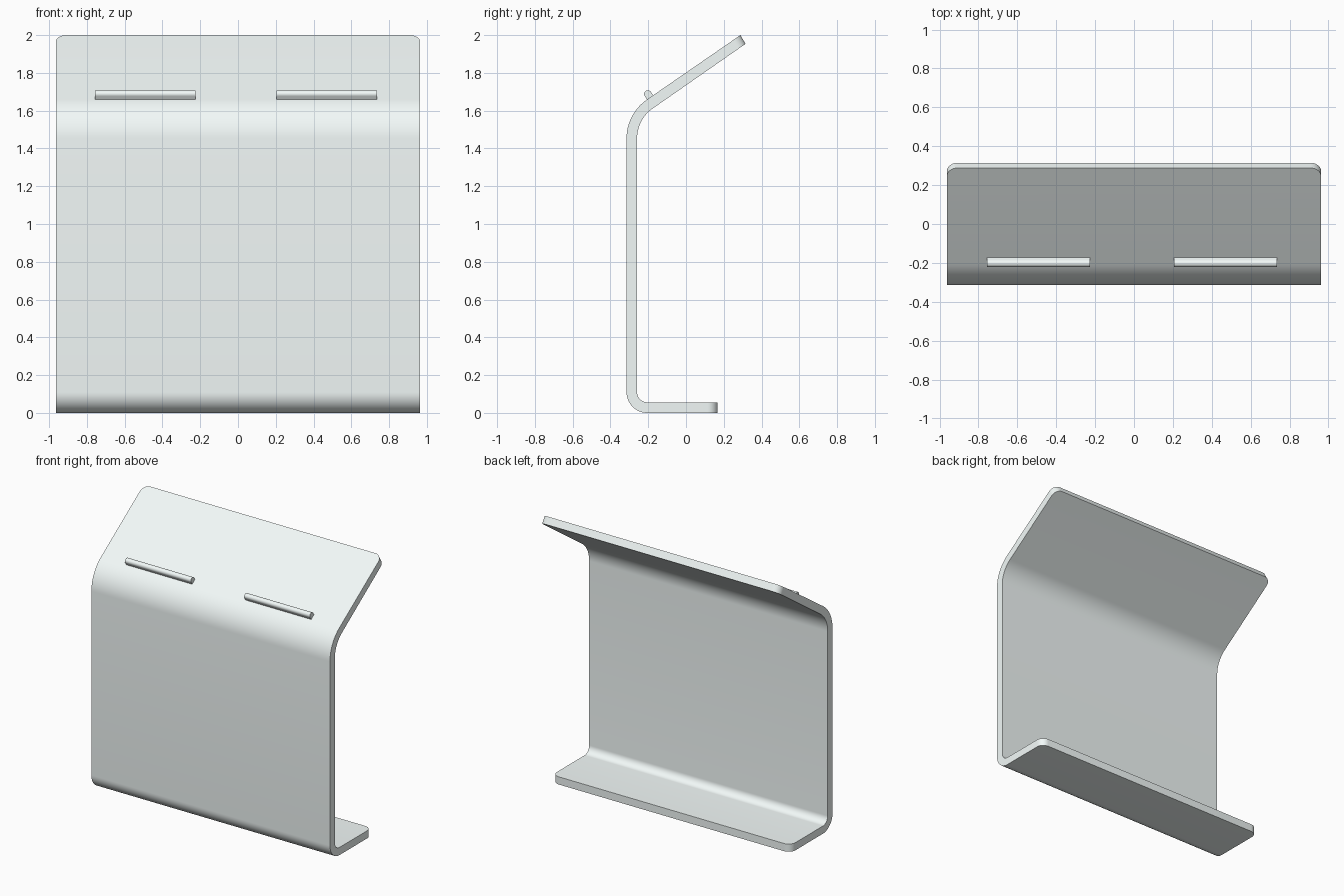
import bpy, bmesh
from math import sin, cos, radians

if "Cube" in bpy.data.objects:
    bpy.data.objects.remove(bpy.data.objects["Cube"])

W, T = 0.963, 0.056                    # half width, sheet thickness
A = radians(34.6)                      # slope of the upper panel
D = (cos(A), sin(A))                   # along the slope
N = (-sin(A), cos(A))                  # slope outward normal
FRONT, BACK, TIP = -0.315, 0.168, (0.288, 2.0)
LOW_TIP = (0.315, 1.9535)              # lower edge of the sloping end

# Pale grey paint
paint = bpy.data.materials.new("pale_grey")
paint.diffuse_color = (0.9, 0.96, 0.95, 1)
paint.use_nodes = True
paint.node_tree.nodes["Principled BSDF"].inputs["Base Color"].default_value = paint.diffuse_color


def arc(c, r, a0, a1, n):
    return [(c[0] + r * cos(radians(a0 + (a1 - a0) * i / n)),
             c[1] + r * sin(radians(a0 + (a1 - a0) * i / n))) for i in range(n + 1)]


def prism(name, profile, x0, x1, round_edge=None, radius=0.0):
    """Extrude a y-z profile along x, optionally rounding chosen edges."""
    bm = bmesh.new()
    face = bm.faces.new([bm.verts.new((x0, y, z)) for y, z in profile])
    ext = bmesh.ops.extrude_face_region(bm, geom=[face])
    moved = [g for g in ext['geom'] if isinstance(g, bmesh.types.BMVert)]
    bmesh.ops.translate(bm, verts=moved, vec=(x1 - x0, 0, 0))
    if round_edge:
        edges = [e for e in bm.edges if round_edge(e)]
        bmesh.ops.bevel(bm, geom=edges, offset=radius, offset_type='OFFSET',
                        segments=8, profile=0.5, affect='EDGES')
    bmesh.ops.recalc_face_normals(bm, faces=bm.faces)
    me = bpy.data.meshes.new(name)
    bm.to_mesh(me)
    bm.free()
    me.materials.append(paint)
    ob = bpy.data.objects.new(name, me)
    bpy.context.collection.objects.link(ob)
    bpy.ops.object.select_all(action='DESELECT')
    ob.select_set(True)
    bpy.context.view_layer.objects.active = ob
    bpy.ops.object.shade_smooth_by_angle(angle=radians(30))
    return ob


# Bent sheet: foot, upright wall and sloping top
R, r = 0.25, 0.11
level = N[0] * TIP[0] + N[1] * TIP[1]
top_c = (FRONT + R, (level - R - N[0] * (FRONT + R)) / N[1])
low_c = (FRONT + r, r)
end = 90 + 34.6
outer = [(BACK, 0)] + arc(low_c, r, 270, 180, 12) + arc(top_c, R, 180, end, 16) + [TIP]
inner = ([LOW_TIP] + arc(top_c, R - T, end, 180, 16)
         + arc(low_c, r - T, 180, 270, 12) + [(BACK, T)])


def tip_edge(e):
    a, b = (v.co for v in e.verts)
    if abs(a.x - b.x) > 1e-5:
        return False
    foot = min(a.y, b.y) > BACK - 1e-4 and max(a.z, b.z) < 0.1
    top = min(a.y, b.y) > TIP[0] - 1e-4
    return foot or top


prism("bent_stand", outer + inner, -W, W, tip_edge, 0.055)

# Two round-topped ledges on the slope
c, pr = (-0.202, 1.688), 0.02
cap = arc(c, pr, 34.6, 214.6, 12)
base = [(p[0] - 0.04 * N[0], p[1] - 0.04 * N[1]) for p in (cap[-1], cap[0])]
for name, x0, x1 in (("left_ledge", -0.757, -0.226), ("right_ledge", 0.205, 0.735)):
    prism(name, cap + base, x0, x1)
